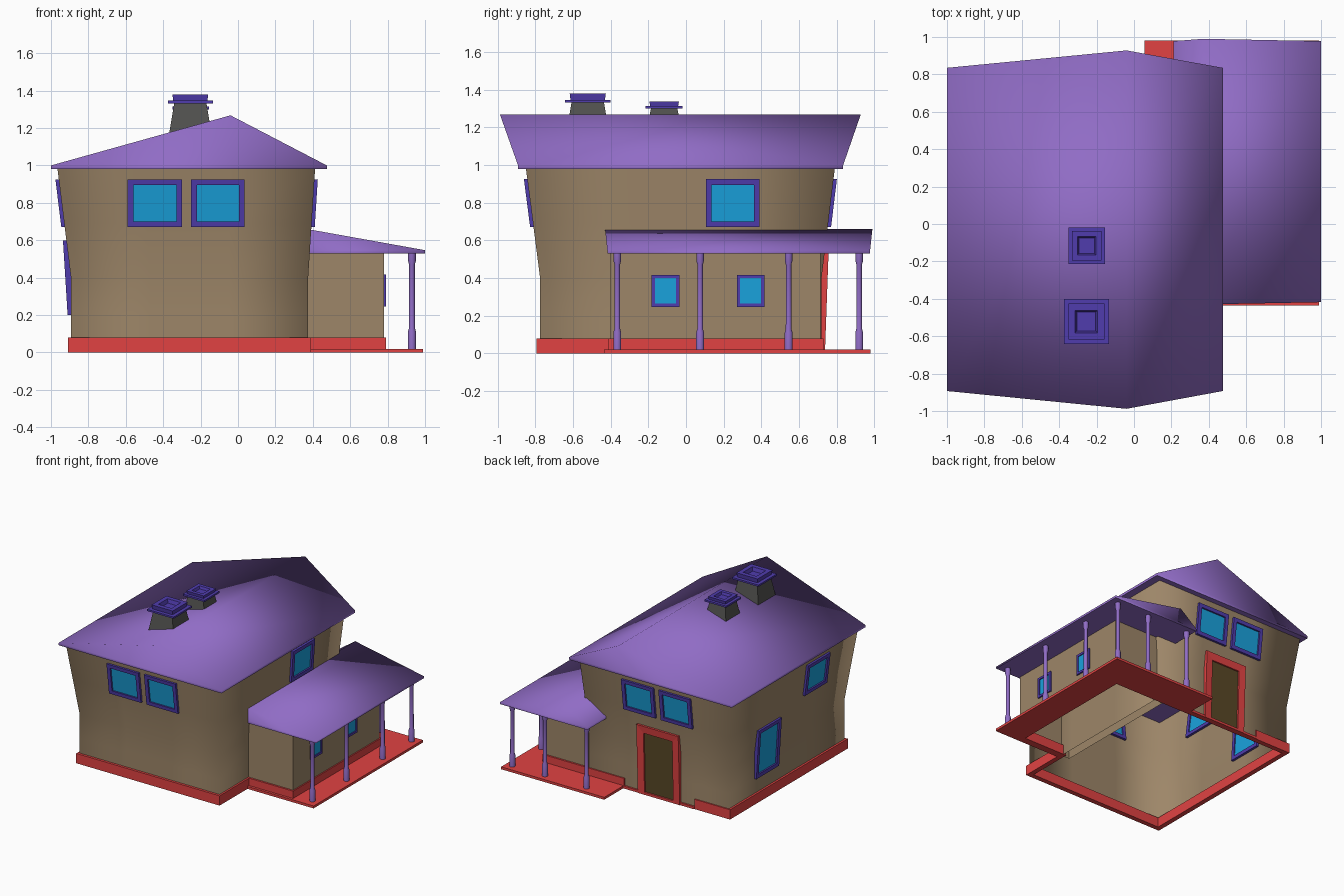
import bpy, bmesh, math

if "Cube" in bpy.data.objects:
    bpy.data.objects.remove(bpy.data.objects["Cube"])


def mat(name, r, g, b):
    m = bpy.data.materials.new(name)
    m.diffuse_color = (r, g, b, 1)
    m.use_nodes = True
    m.node_tree.nodes["Principled BSDF"].inputs["Base Color"].default_value = m.diffuse_color
    return m


PURPLE = mat("roof_purple", 0.28, 0.15, 0.56)
TAN = mat("wall_tan", 0.34, 0.24, 0.14)
RED = mat("trim_red", 0.75, 0.055, 0.055)
INDIGO = mat("frame_indigo", 0.08, 0.045, 0.42)
CYAN = mat("glass_cyan", 0.01, 0.36, 0.72)
BROWN = mat("door_brown", 0.10, 0.065, 0.02)
GREY = mat("chimney_grey", 0.085, 0.085, 0.08)


def finish(name, verts, faces, material, smooth=False, recalc=True):
    me = bpy.data.meshes.new(name)
    me.from_pydata(verts, [], faces)
    if recalc:
        bm = bmesh.new()
        bm.from_mesh(me)
        bmesh.ops.recalc_face_normals(bm, faces=bm.faces)
        bm.to_mesh(me)
        bm.free()
    for p in me.polygons:
        p.use_smooth = smooth
    me.materials.append(material)
    ob = bpy.data.objects.new(name, me)
    bpy.context.collection.objects.link(ob)
    return ob


def loft(name, rings, material, n=1, caps=True, smooth=False):
    """Stack of rectangles (x0, x1, y0, y1, z), each side cut into n parts."""
    verts, faces = [], []
    for x0, x1, y0, y1, z in rings:
        c = [(x0, y0), (x1, y0), (x1, y1), (x0, y1)]
        for i in range(4):
            a, b = c[i], c[(i + 1) % 4]
            for k in range(n):
                t = k / n
                verts.append((a[0] + (b[0] - a[0]) * t, a[1] + (b[1] - a[1]) * t, z))
    m = 4 * n
    for r in range(len(rings) - 1):
        for i in range(m):
            j = (i + 1) % m
            faces.append((r * m + i, r * m + j, r * m + m + j, r * m + m + i))
    if caps:
        faces.append(tuple(range(m))[::-1])
        faces.append(tuple(range(len(verts) - m, len(verts))))
    return finish(name, verts, faces, material, smooth, recalc=False)


def box(name, x0, x1, y0, y1, z0, z1, material):
    return loft(name, [(x0, x1, y0, y1, z0), (x0, x1, y0, y1, z1)], material)


# --- Walls: straight below, flaring outward toward the eaves ---
def wall_rect(z):
    t = max(0, (z - 0.4) / 0.58)
    return (-0.893 - 0.072 * t, 0.375 + 0.037 * t, -0.775 - 0.075 * t, 0.72 + 0.07 * t, z)


loft("house_walls", [wall_rect(z) for z in (0, 0.2, 0.4, 0.69, 0.985)], TAN, n=3, caps=False, smooth=True)
loft("annex_walls", [(0.3, 0.78, -0.4, 0.715, z) for z in (0, 0.54)], TAN, caps=False)


# --- Roofs: overhanging gable prisms, softly shaded, separate soffit ---
def gable_roof(name, prof, front, back):
    """prof: five (x, z) points; front / back: (eave y, ridge y)."""
    verts = []
    for eave, ridge in (front, back):
        for i, (x, z) in enumerate(prof):
            verts.append((x, ridge if i == 2 else eave, z))
    faces = [(i, i + 5, i + 6, i + 1) for i in range(4)]
    faces += [(0, 1, 2, 3, 4), (9, 8, 7, 6, 5)]
    verts += [verts[i] for i in (0, 4, 9, 5)]
    faces.append((13, 12, 11, 10))
    return finish(name, verts, faces, PURPLE, smooth=True, recalc=False)


gable_roof("main_roof", [(-1, 0.98), (-1, 1.0), (-0.04, 1.268), (0.475, 1.0), (0.475, 0.98)],
           (-0.893, -0.988), (0.835, 0.928))
gable_roof("porch_roof", [(0.21, 0.53), (0.21, 0.55), (0.37, 0.66), (1, 0.547), (1, 0.53)],
           (-0.418, -0.43), (0.978, 0.99))

# --- Red plinth around house and annex, with a gap at the door ---
T = 0.04
PLINTH = [(-0.91, 0.39, -0.795, -0.795 + T), (0.39 - T, 0.39, -0.795, -0.415),
          (0.39 - T, 0.79, -0.415, -0.415 + T), (0.79 - T, 0.79, -0.415, 0.73),
          (0.05, 0.79, 0.73 - T, 0.73), (-0.91, -0.587, 0.73 - T, 0.73),
          (-0.91, -0.91 + T, -0.795, 0.73)]
for i, (x0, x1, y0, y1) in enumerate(PLINTH):
    box(f"plinth_{i + 1}", x0, x1, y0, y1, 0, 0.08, RED)
box("door_step", -0.587, 0.06, 0.69, 0.735, 0, 0.02, RED)

# --- Porch floor wrapping the right side and the back ---
outline = [(0.39, -0.435), (0.99, -0.435), (0.99, 0.98), (0.055, 0.98),
           (0.055, 0.70), (0.77, 0.70), (0.77, -0.39), (0.39, -0.39)]
n = len(outline)
finish("porch_floor", [(x, y, z) for z in (0, 0.02) for x, y in outline],
       [tuple(range(n)), tuple(range(n, 2 * n))] +
       [(i, (i + 1) % n, (i + 1) % n + n, i + n) for i in range(n)], RED)


# --- Turned porch posts ---
def post(name, x, y, sides=10):
    prof = [(0.022, 0.015), (0.022, 0.11), (0.016, 0.13), (0.015, 0.47), (0.021, 0.49), (0.021, 0.54)]
    verts = [(x + r * math.cos(2 * math.pi * k / sides), y + r * math.sin(2 * math.pi * k / sides), z)
             for r, z in prof for k in range(sides)]
    faces = [(a * sides + k, a * sides + (k + 1) % sides,
              (a + 1) * sides + (k + 1) % sides, (a + 1) * sides + k)
             for a in range(len(prof) - 1) for k in range(sides)]
    finish(name, verts, faces, PURPLE, smooth=True, recalc=False)


POSTS = [(0.93, -0.365), (0.93, 0.075), (0.93, 0.545), (0.93, 0.92), (0.634, 0.92), (0.257, 0.92)]
for i, (x, y) in enumerate(POSTS):
    post(f"porch_post_{i + 1}", x, y)


# --- Windows and door: a frame ring and a pane following the wall lean ---
def on_wall(side, u, z, off):
    l, r, f, b, _ = wall_rect(z)
    return {"front": (u, f - off, z), "back": (u, b + off, z), "left": (l - off, u, z),
            "right": (r + off, u, z), "annex": (0.78 + off, u, z)}[side]


def opening(name, side, u0, u1, z0, z1, border, sill, frame_mat, pane_mat, out=0.018):
    def rect(b, s, off):
        return [on_wall(side, u, z, off) for u, z in
                ((u0 + b, z0 + s), (u1 - b, z0 + s), (u1 - b, z1 - b), (u0 + b, z1 - b))]
    verts = rect(0, 0, -0.02) + rect(0, 0, out) + rect(border, sill, out) + rect(border, sill, -0.02)
    faces = []
    for a in range(4):
        b = (a + 1) % 4
        for i in range(4):
            j = (i + 1) % 4
            faces.append((a * 4 + i, a * 4 + j, b * 4 + j, b * 4 + i))
    finish(name + "_frame", verts, faces, frame_mat)
    verts = rect(border * 0.9, sill * 0.9, -0.012) + rect(border * 0.9, sill * 0.9, 0.005)
    faces = [(0, 1, 2, 3), (4, 5, 6, 7)] + [(i, (i + 1) % 4, (i + 1) % 4 + 4, i + 4) for i in range(4)]
    finish(name + "_pane", verts, faces, pane_mat)


WINDOWS = [("front", -0.59, -0.3, 0.67, 0.925), ("front", -0.25, 0.035, 0.67, 0.925),
           ("back", -0.595, -0.31, 0.67, 0.925), ("back", -0.26, 0.03, 0.67, 0.925),
           ("right", 0.105, 0.39, 0.67, 0.925), ("left", -0.48, -0.19, 0.67, 0.925),
           ("left", 0.095, 0.39, 0.2, 0.6)]
for i, (side, u0, u1, z0, z1) in enumerate(WINDOWS):
    opening(f"{side}_window_{i + 1}", side, u0, u1, z0, z1, 0.03, 0.03, INDIGO, CYAN)
for i, u in enumerate((-0.182, 0.27)):
    opening(f"annex_window_{i + 1}", "annex", u, u + 0.147, 0.247, 0.417, 0.018, 0.018, INDIGO, CYAN, 0.012)
opening("door", "back", -0.46, -0.08, 0.0, 0.57, 0.06, 0.02, RED, BROWN)


# --- Chimneys: tapered stack with a stepped, hollow cap ---
def chimney(name, cx, cy, h, z_base, z_cap, upper):
    def sq(s, z):
        return (cx - s, cx + s, cy - s, cy + s, z)
    loft(name + "_stack", [sq(h * 0.95, z_base), sq(h * 0.72, z_cap)], GREY)
    top = z_cap + 0.014
    loft(name + "_cap", [sq(h, z_cap), sq(h, top), sq(h * 0.76, top), sq(h * 0.8, top + upper),
                         sq(h * 0.5, top + upper), sq(h * 0.42, top + 0.004)], INDIGO)


chimney("large_chimney", -0.255, -0.522, 0.12, 1.165, 1.332, 0.034)
chimney("small_chimney", -0.253, -0.116, 0.098, 1.17, 1.3, 0.024)
